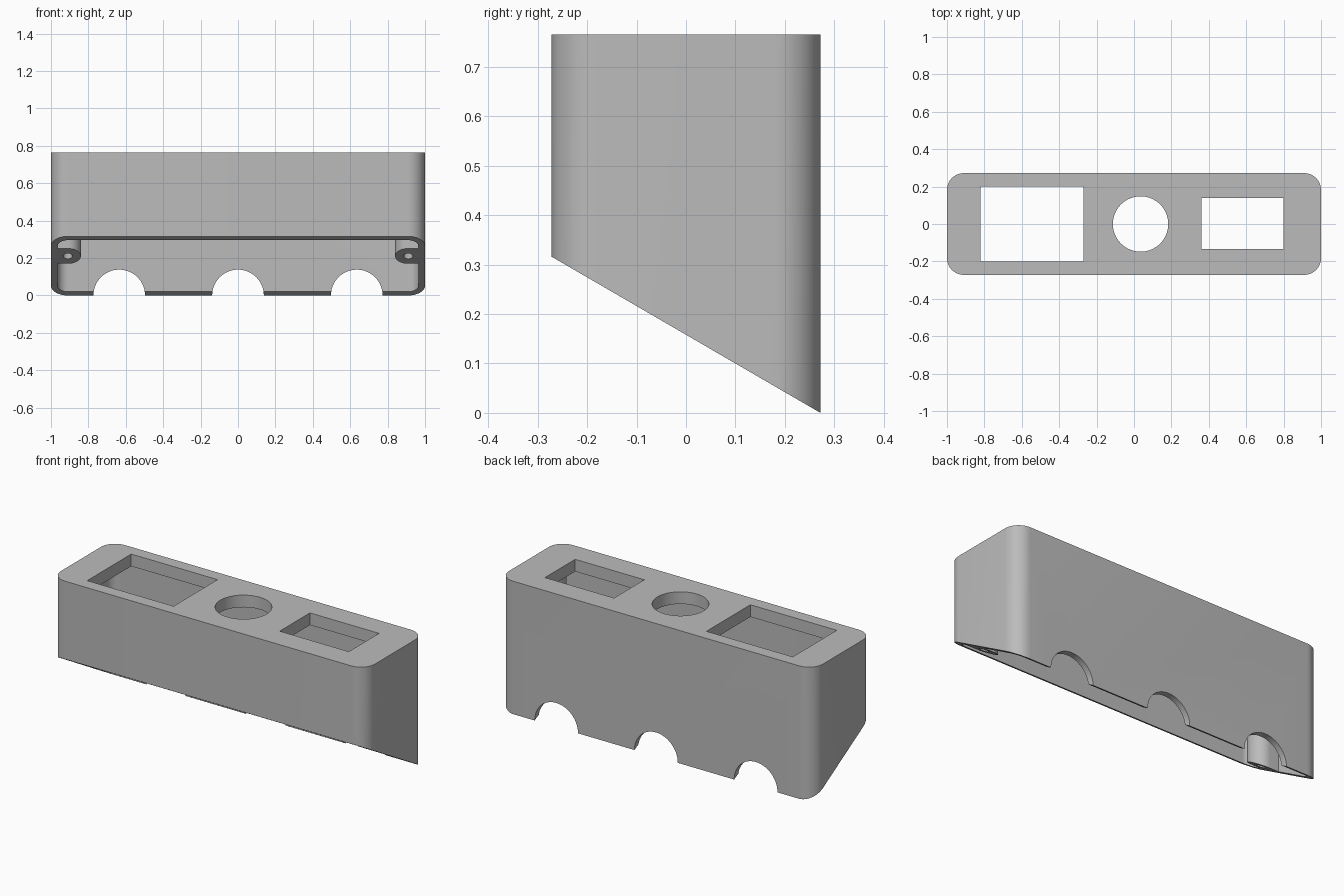
import bpy, bmesh, math
from mathutils import Matrix

cube = bpy.data.objects.get("Cube")
if cube:
    bpy.data.objects.remove(cube, do_unlink=True)

HALF_X, HALF_Y, TOP = 1.0, 0.272, 0.765
WALL, PLATE, CORNER = 0.035, 0.07, 0.09
FRONT_Z = 0.316                      # underside height at the front

grey = bpy.data.materials.new("plain grey")
grey.use_nodes = True
grey.diffuse_color = (0.5, 0.5, 0.5, 1)
grey.node_tree.nodes["Principled BSDF"].inputs["Base Color"].default_value = (0.5, 0.5, 0.5, 1)


def prism(name, outline, depth, matrix=Matrix()):
    """Extrude a flat outline along its local z, then place it."""
    bm = bmesh.new()
    face = bm.faces.new([bm.verts.new((a, b, 0)) for a, b in outline])
    new = bmesh.ops.extrude_face_region(bm, geom=[face])["geom"]
    bmesh.ops.translate(bm, vec=(0, 0, depth),
                        verts=[v for v in new if isinstance(v, bmesh.types.BMVert)])
    bmesh.ops.transform(bm, matrix=matrix, verts=bm.verts)
    bmesh.ops.recalc_face_normals(bm, faces=bm.faces)
    mesh = bpy.data.meshes.new(name)
    bm.to_mesh(mesh)
    bm.free()
    mesh.materials.append(grey)
    obj = bpy.data.objects.new(name, mesh)
    bpy.context.collection.objects.link(obj)
    return obj


def rounded(hx, hy, r, steps=12):
    pts = []
    for q, (sx, sy) in enumerate([(1, 1), (-1, 1), (-1, -1), (1, -1)]):
        for i in range(steps + 1):
            a = math.pi / 2 * (q + i / steps)
            pts.append((sx * (hx - r) + r * math.cos(a), sy * (hy - r) + r * math.sin(a)))
    return pts


def circle(x, y, r, n=64):
    return [(x + r * math.cos(math.tau * i / n), y + r * math.sin(math.tau * i / n))
            for i in range(n)]


def rect(x0, x1, y0, y1):
    return [(x0, y0), (x1, y0), (x1, y1), (x0, y1)]


def combine(target, tool, operation="DIFFERENCE"):
    """Apply a boolean and discard the helper."""
    mod = target.modifiers.new("combine", "BOOLEAN")
    mod.operation, mod.solver, mod.object = operation, "EXACT", tool
    bpy.context.view_layer.objects.active = target
    bpy.ops.object.modifier_apply(modifier=mod.name)
    bpy.data.objects.remove(tool, do_unlink=True)


def up(z):
    return Matrix.Translation((0, 0, z))


# Hollow housing with a closed top
housing = prism("housing", rounded(HALF_X, HALF_Y, CORNER), TOP)
combine(housing, prism("cavity", rounded(HALF_X - WALL, HALF_Y - WALL, CORNER - WALL),
                       TOP - PLATE + 0.1, up(-0.1)))

# Screw bosses joined to the end walls, with pilot holes
BX, BY, BR = 0.91, -0.09, 0.07
for side in (-1, 1):
    outline = [(side * (BX + BR * math.cos(a)), BY + BR * math.sin(a))
               for a in [math.pi / 2 + math.pi * i / 24 for i in range(25)]]
    outline += [(side * 0.98, BY - BR), (side * 0.98, BY + BR)]
    combine(housing, prism("boss", outline, TOP - 0.05, up(0.02)), "UNION")
    combine(housing, prism("pilot", circle(side * BX, BY, 0.025, 24), 0.5))

# Openings in the top
for outline in (rect(-0.82, -0.27, -0.2, 0.2), circle(0.035, 0, 0.148),
                rect(0.36, 0.8, -0.135, 0.14)):
    combine(housing, prism("opening", outline, 0.3, up(TOP - 0.15)))

# Sloping underside, cut by a wedge running along x
slope = FRONT_Z / (2 * HALF_Y)
wedge = [(-HALF_Y - 0.1, FRONT_Z + 0.1 * slope), (HALF_Y + 0.1, -0.1 * slope),
         (HALF_Y + 0.1, -0.5), (-HALF_Y - 0.1, -0.5)]
along_x = Matrix(((0, 0, 1, -1.5), (1, 0, 0, 0), (0, 1, 0, 0), (0, 0, 0, 1)))
combine(housing, prism("wedge", wedge, 3, along_x))

# Cable arches through the back wall
along_y = Matrix(((1, 0, 0, 0), (0, 0, 1, 0.15), (0, 1, 0, 0), (0, 0, 0, 1)))
for x in (-0.635, 0, 0.635):
    combine(housing, prism("arch", circle(x, 0, 0.138), 0.3, along_y))

# Smooth round walls, sharp edges
bpy.ops.object.select_all(action="DESELECT")
housing.select_set(True)
bpy.context.view_layer.objects.active = housing
bpy.ops.object.shade_smooth_by_angle(angle=math.radians(30))
